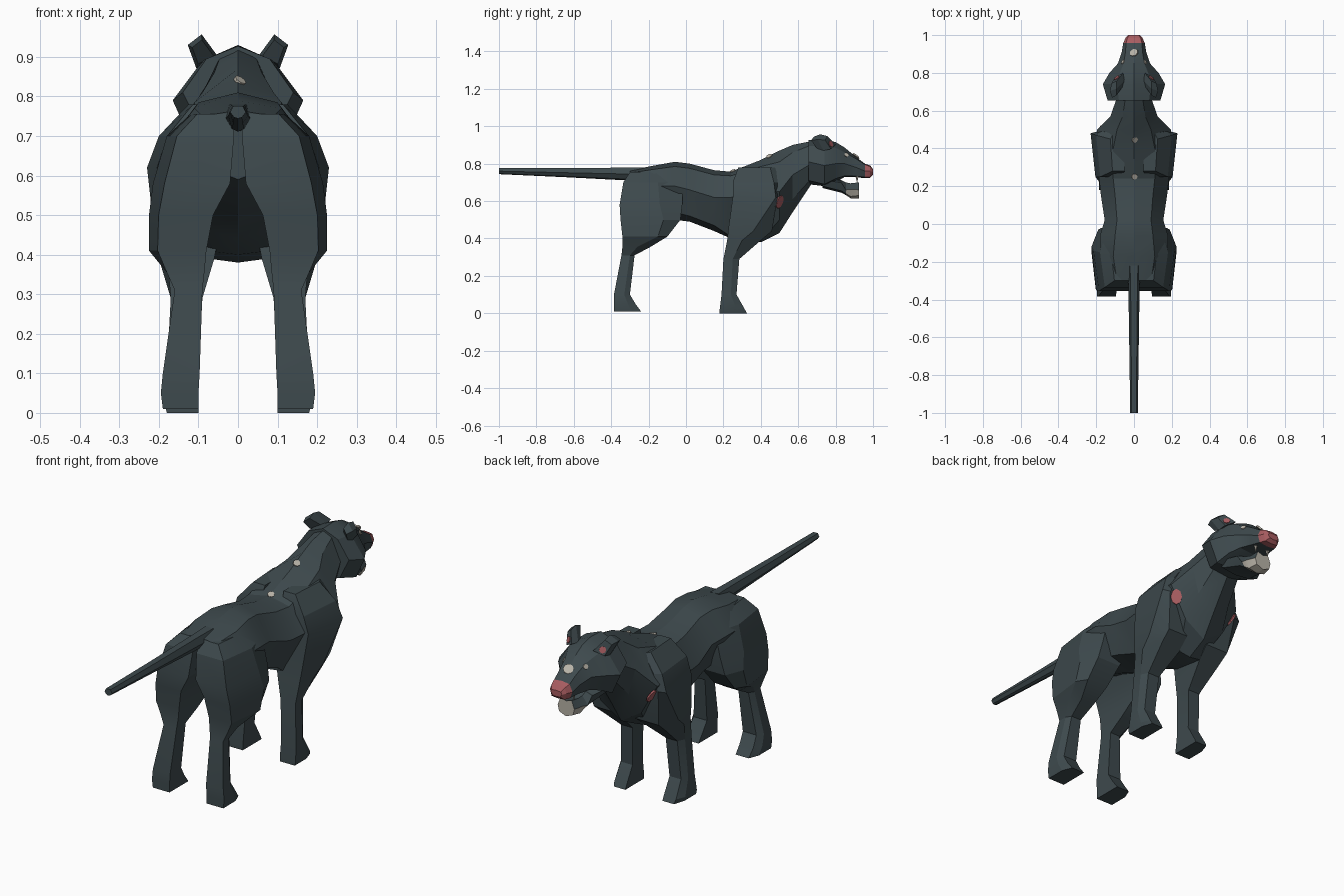
import bpy, bmesh, math
from mathutils import Vector

cube = bpy.data.objects.get("Cube")
if cube:
    bpy.data.objects.remove(cube, do_unlink=True)


def material(name, colour):
    mat = bpy.data.materials.new(name)
    mat.use_nodes = True
    mat.diffuse_color = (*colour, 1)
    mat.node_tree.nodes["Principled BSDF"].inputs["Base Color"].default_value = (*colour, 1)
    return mat


fur = material("slate fur", (0.048, 0.068, 0.075))
pink = material("pink skin", (0.4, 0.11, 0.12))
cream = material("cream", (0.48, 0.45, 0.39))
SIDES = (("left", 1), ("right", -1))


def loft(name, rings, accent=None, rule=None):
    """Skin a list of equal point rings, cap both ends; faces meeting the rule get the accent."""
    bm = bmesh.new()
    loops = [[bm.verts.new(p) for p in ring] for ring in rings]
    for a, b in zip(loops, loops[1:]):
        for i in range(len(a)):
            j = (i + 1) % len(a)
            bm.faces.new((a[i], a[j], b[j], b[i]))
    bm.faces.new(loops[0])
    bm.faces.new(loops[-1])
    bmesh.ops.recalc_face_normals(bm, faces=bm.faces)
    if rule:
        for face in bm.faces:
            face.material_index = int(rule(face.calc_center_median()))
    mesh = bpy.data.meshes.new(name)
    bm.to_mesh(mesh)
    bm.free()
    for mat in (fur, accent):
        if mat:
            mesh.materials.append(mat)
    obj = bpy.data.objects.new(name, mesh)
    bpy.context.collection.objects.link(obj)
    bpy.ops.object.select_all(action="DESELECT")
    obj.select_set(True)
    bpy.context.view_layer.objects.active = obj
    bpy.ops.object.shade_smooth_by_angle(angle=math.radians(22))
    return obj


def body_ring(y, top, xu, zu, xm, zm, xl, zl, bottom):
    """Symmetric eight-sided section: top, upper, middle, lower and bottom points."""
    half = [(xu, zu), (xm, zm), (xl, zl)]
    return ([(0, y, top)] + [(x, y, z) for x, z in half] + [(0, y, bottom)]
            + [(-x, y, z) for x, z in reversed(half)])


def leg_ring(side, z, inner, outer, back, front, ridge):
    """Five-sided leg section with an outer ridge, square at the back below the knee."""
    width = outer - inner
    inset = 0.15 * width if z > 0.36 else 0
    pts = [(inner, back), (inner, front), (outer - 0.22 * width, front),
           (outer, ridge), (outer - inset, back)]
    return [(side * x, y, z) for x, y in pts]


# Torso and neck
torso = loft("torso", [body_ring(*r) for r in (
    (-.30, .765, .09, .75, .14, .70, .10, .63, .59),
    (-.17, .79, .11, .77, .18, .68, .12, .56, .54),
    (-.06, .81, .10, .785, .18, .68, .12, .54, .50),
    (.02, .80, .09, .775, .155, .66, .11, .52, .49),
    (.15, .765, .10, .74, .175, .62, .11, .47, .44),
    (.24, .757, .11, .735, .185, .62, .08, .41, .40),
    (.40, .82, .11, .785, .205, .66, .06, .388, .38),
    (.50, .87, .09, .81, .195, .65, .11, .50, .43),
    (.57, .90, .06, .86, .125, .74, .09, .61, .54),
    (.67, .92, .045, .90, .09, .80, .07, .72, .69))])

# Tail
loft("tail", [body_ring(y, zc + h, w * .6, zc + h, w, zc, w * .5, zc - h * .8, zc - h)
              for y, zc, w, h in ((-.22, .745, .035, .035), (-.32, .745, .03, .034),
                                  (-.65, .752, .025, .024), (-1, .76, .02, .016))])

# Legs with shoulders and thighs
FRONT = ((0, .10, .18, .18, .325, .27),
         (.02, .10, .185, .18, .315, .27),
         (.10, .10, .18, .19, .27, .24),
         (.29, .09, .17, .20, .285, .25),
         (.39, .06, .20, .22, .40, .30),
         (.44, .05, .21, .225, .46, .36),
         (.62, .06, .23, .25, .49, .48),
         (.70, .06, .20, .25, .49, .47),
         (.78, .05, .125, .28, .48, .45))
HIND = ((.01, .10, .19, -.385, -.24, -.29),
        (.05, .10, .195, -.385, -.27, -.31),
        (.10, .097, .19, -.385, -.30, -.33),
        (.31, .09, .16, -.345, -.275, -.30),
        (.355, .085, .18, -.34, -.19, -.26),
        (.41, .08, .225, -.34, -.10, -.15),
        (.50, .063, .225, -.35, -.03, -.12),
        (.58, .02, .215, -.355, -.02, -.14),
        (.70, .01, .18, -.335, -.02, -.15),
        (.755, .01, .12, -.30, -.05, -.16))
for label, side in SIDES:
    loft(label + "_front_leg", [leg_ring(side, *r) for r in FRONT])
    loft(label + "_hind_leg", [leg_ring(side, *r) for r in HIND])

# Head with a blunt pink nose
head = loft("head", [body_ring(*r) for r in (
    (.655, .927, .08, .895, .14, .81, .09, .71, .69),
    (.74, .93, .09, .89, .165, .79, .12, .69, .68),
    (.80, .915, .075, .885, .13, .80, .10, .72, .70),
    (.85, .885, .055, .86, .085, .80, .075, .735, .73),
    (.91, .835, .045, .825, .065, .78, .055, .733, .728),
    (.957, .80, .042, .795, .057, .76, .045, .728, .722),
    (.985, .79, .035, .785, .045, .76, .035, .728, .725),
    (1, .77, .025, .768, .03, .755, .02, .743, .74))],
    pink, lambda c: c.y > .96)

# Lower jaw with a cream chin
loft("lower_jaw", [body_ring(*r) for r in (
    (.73, .72, .05, .72, .10, .71, .08, .68, .67),
    (.83, .712, .04, .712, .075, .70, .06, .655, .645),
    (.855, .70, .04, .70, .068, .66, .05, .64, .632),
    (.88, .69, .035, .695, .06, .663, .045, .625, .615),
    (.925, .69, .03, .70, .045, .66, .037, .63, .615))],
    cream, lambda c: c.y > .85 and (c.z < .67 or c.y > .91))


def spot(name, host, target, radius, mat, stretch=1.0):
    """Thin painted plate laid on the nearest surface of the host."""
    _, loc, normal, _ = host.closest_point_on_mesh(Vector(target))
    bpy.ops.mesh.primitive_cylinder_add(vertices=8, radius=radius, depth=.008, location=loc,
                                        rotation=normal.to_track_quat("Z", "Y").to_euler())
    plate = bpy.context.object
    plate.name = name
    plate.scale.y = stretch
    plate.data.materials.append(mat)


# Ears, eyes, fangs and chest patches
bpy.context.view_layer.update()
EAR = ((.05, .90), (.092, .957), (.127, .93), (.105, .87))
for label, side in SIDES:
    ear = loft(label + "_ear", [
        [(side * (.09 + (x - .09) * s), y - .3 * (z - .9) - .6 * (x - .09), .91 + (z - .91) * s)
         for x, z in EAR]
        for y, s in ((.70, .7), (.735, 1), (.775, .8))])
    bpy.context.view_layer.update()
    spot(label + "_inner_ear", ear, (side * .13, .825, .925), .016, pink)
    spot(label + "_eye", head, (side * .085, .87, .86), .012, cream)
    spot(label + "_chest_patch", torso, (side * .21, .53, .57), .026, pink, 1.4)
    bpy.ops.mesh.primitive_cone_add(vertices=5, radius1=.009, radius2=0, depth=.035,
                                    location=(side * .035, .915, .715), rotation=(math.pi, 0, 0))
    bpy.context.object.name = label + "_fang"
    bpy.context.object.data.materials.append(cream)

# Pale flecks on the muzzle and back
spot("muzzle_fleck", head, (0, .925, .86), .024, cream)
spot("shoulder_fleck", torso, (.025, .43, .87), .016, cream)
spot("back_fleck", torso, (.015, .235, .80), .016, cream)
